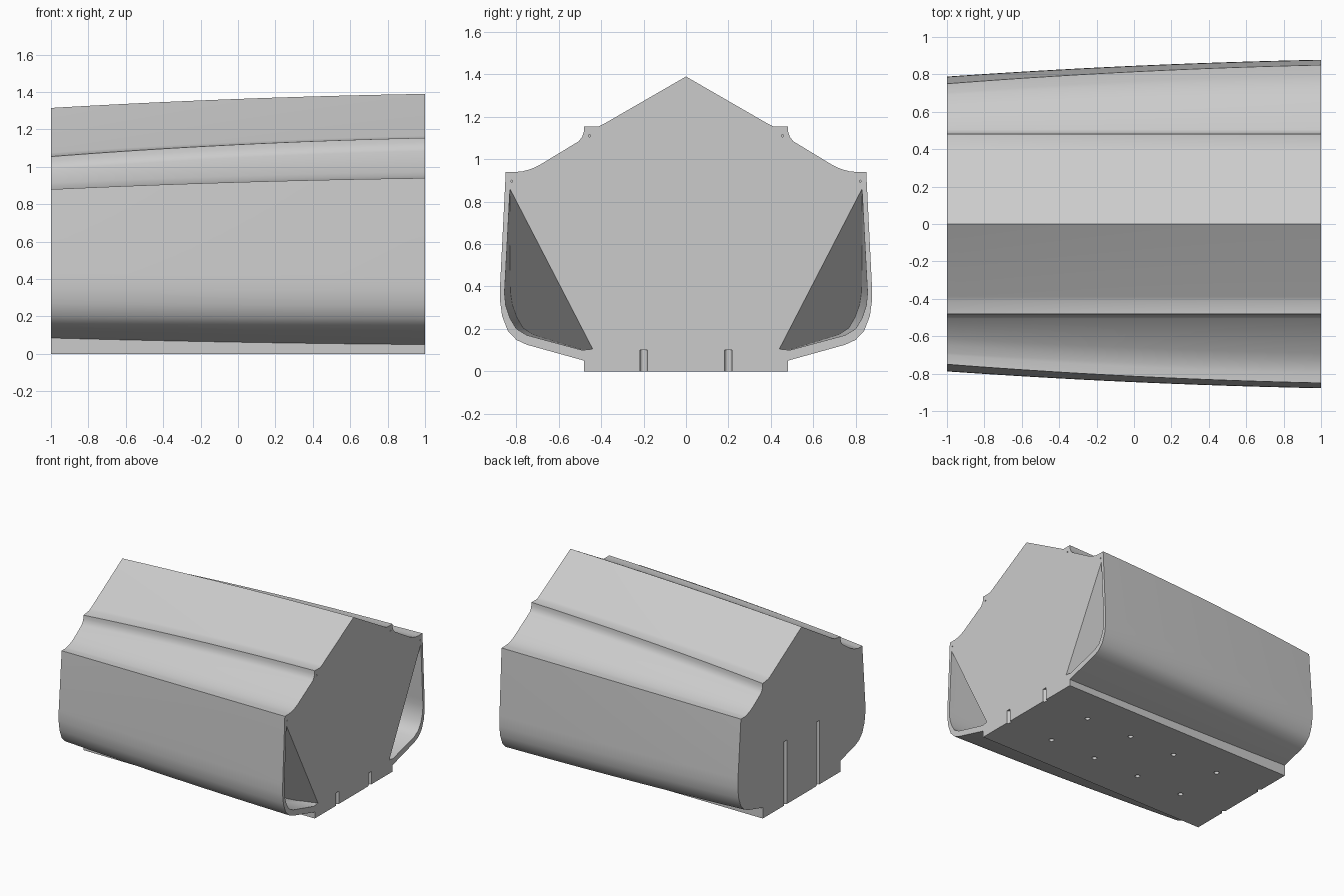
import bpy, bmesh
from mathutils import Vector, Matrix

if "Cube" in bpy.data.objects:
    bpy.data.objects.remove(bpy.data.objects["Cube"])

grey = bpy.data.materials.new("light grey")
grey.use_nodes = True
grey.diffuse_color = (0.6, 0.6, 0.6, 1)
grey.node_tree.nodes["Principled BSDF"].inputs["Base Color"].default_value = grey.diffuse_color

# Half outline at the wide end, grouped by how far each group shrinks (dy, dz) towards the narrow end
OUTLINE = [
    ((0, 0), [(.48, 0)]),
    ((0, .035), [(.48, .05)]),
    ((-.09, .01), [(.75, .125), (.8, .148), (.84, .19), (.867, .26), (.878, .34), (.876, .42)]),
    ((-.1, -.06), [(.85, .94), (.8, .94)]),
    ((-.08, -.06), [(.77, .943), (.73, .954), (.69, .973)]),
    ((0, -.1), [(.505, 1.085), (.49, 1.105), (.482, 1.13), (.48, 1.155)]),
    ((0, -.09), [(.41, 1.155), (.39, 1.165)]),
    ((0, -.075), [(0, 1.39)]),
]
# Inner wall of the side pockets, closed by the slanted edge
POCKET = [((-.09, .01), [(.44, .105), (.49, .1), (.75, .17), (.8, .2), (.83, .25),
                         (.85, .31), (.856, .37), (.853, .42), (.83, .86)])]


def section(groups, x):
    """Cross-section at x, shrinking along a gentle curve."""
    s = max(0, (1 - x) / 2)
    f = .44 * s + .56 * s * s
    return [Vector((x, y + dy * f, z + dz * f)) for (dy, dz), pts in groups for y, z in pts]


def mirrored(points):
    return [Vector((p.x, -p.y, p.z)) for p in points]


def loft(bm, sections):
    rings = [[bm.verts.new(p) for p in s] for s in sections]
    n = len(rings[0])
    for a, b in zip(rings, rings[1:]):
        for i in range(n):
            j = (i + 1) % n
            bm.faces.new((a[i], a[j], b[j], b[i]))
    bm.faces.new(rings[0])
    bm.faces.new(rings[-1])


def finish(bm, name):
    bmesh.ops.recalc_face_normals(bm, faces=bm.faces)
    mesh = bpy.data.meshes.new(name)
    bm.to_mesh(mesh)
    bm.free()
    obj = bpy.data.objects.new(name, mesh)
    mesh.materials.append(grey)
    bpy.context.collection.objects.link(obj)
    return obj


def pin_hole(bm, centre, radius, length, axis="Z"):
    turn = Matrix.Rotation(1.5708, 4, "Y") if axis == "X" else Matrix()
    bmesh.ops.create_cone(bm, cap_ends=True, segments=16, radius1=radius, radius2=radius,
                          depth=length, matrix=Matrix.Translation(centre) @ turn)


# Hull: solid tapering body
STEPS = 24
bm = bmesh.new()
rings = []
for i in range(STEPS + 1):
    half = section(OUTLINE, 1 - 2 * i / STEPS)
    rings.append(half + mirrored(half[:-1])[::-1])
loft(bm, rings)
hull = finish(bm, "hull")

# Side pockets, trimmed by a slanted inner plane
bm = bmesh.new()
for side in (1, -1):
    part = bmesh.new()
    stations = [1.02] + [1 - 1.5 * i / 14 for i in range(15)]
    rings = [section(POCKET, x) for x in stations]
    loft(part, rings)
    low, high = Vector((1, .44, .105)), Vector((1, .83, .86))
    deep = Vector((0, .25 * .888, -.25 * .459)) + Vector((-1, 0, 0))
    normal = (high - low).cross(deep).normalized()
    if normal.y < 0:
        normal.negate()
    bmesh.ops.recalc_face_normals(part, faces=part.faces)
    cut = bmesh.ops.bisect_plane(part, geom=part.verts[:] + part.edges[:] + part.faces[:],
                                 plane_co=low, plane_no=normal, clear_inner=True)
    bmesh.ops.holes_fill(part, edges=[e for e in part.edges if e.is_boundary])
    if side < 0:
        bmesh.ops.scale(part, vec=(1, -1, 1), verts=part.verts)
    bmesh.ops.recalc_face_normals(part, faces=part.faces)
    temp = bpy.data.meshes.new("pocket")
    part.to_mesh(temp)
    part.free()
    bm.from_mesh(temp)
    bpy.data.meshes.remove(temp)

    # Alignment pin holes underneath and half-round slots on both ends
    for x in (1, .6, .2, -.2, -.6, -1):
        top = .5 if x == -1 else .1
        pin_hole(bm, (x, side * .2, top / 2 - .05), .018, top + .1)
    # Tiny wire holes in the wide end
    pin_hole(bm, (1, side * .455, 1.11), .005, .2, "X")
    pin_hole(bm, (1, side * .822, .896), .005, .2, "X")
cutter = finish(bm, "hole_cutter")
cutter.hide_render = True

mod = hull.modifiers.new("holes", "BOOLEAN")
mod.operation, mod.solver, mod.object = "DIFFERENCE", "EXACT", cutter
bpy.ops.object.select_all(action="DESELECT")
bpy.context.view_layer.objects.active = hull
hull.select_set(True)
bpy.ops.object.modifier_apply(modifier=mod.name)
bpy.data.objects.remove(cutter)
bpy.ops.object.shade_smooth_by_angle(angle=.5)
